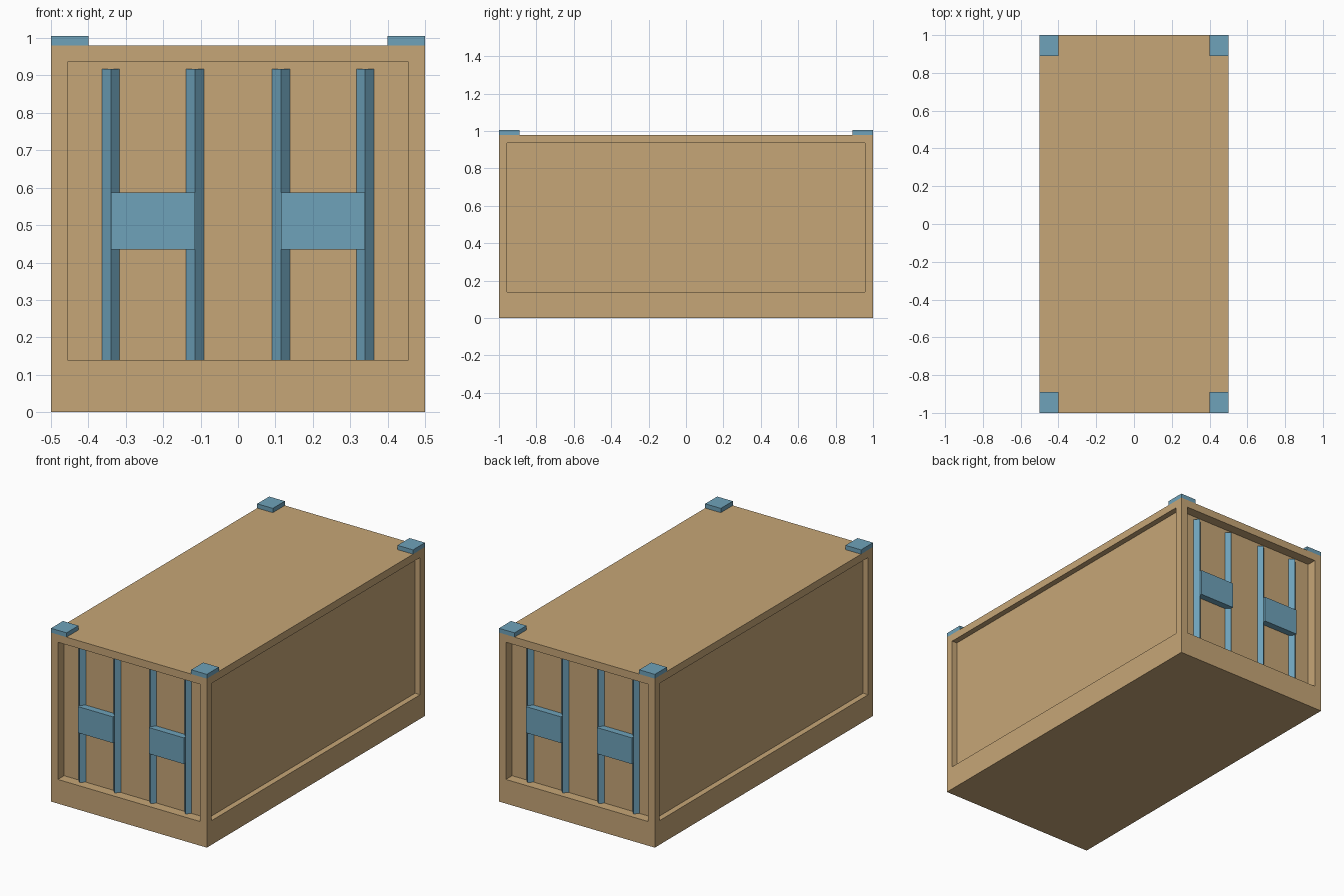
import bpy
import bmesh
from mathutils import Matrix, Vector

cube = bpy.data.objects.get("Cube")
if cube:
    bpy.data.objects.remove(cube, do_unlink=True)

BODY_H = 0.98
FRAME, SILL = 0.0625, 0.14          # recess border, and its taller lower border
END_DEPTH, SIDE_DEPTH = 0.057, 0.033
BAR_R = 0.0235


def material(name, color):
    mat = bpy.data.materials.new(name)
    mat.use_nodes = True
    mat.diffuse_color = (*color, 1)
    mat.node_tree.nodes["Principled BSDF"].inputs["Base Color"].default_value = (*color, 1)
    return mat


tan = material("tan", (0.565, 0.381, 0.184))
blue = material("steel blue", (0.156, 0.361, 0.491))


def finish(name, bm, mat):
    mesh = bpy.data.meshes.new(name)
    bm.to_mesh(mesh)
    bm.free()
    mesh.materials.append(mat)
    obj = bpy.data.objects.new(name, mesh)
    bpy.context.collection.objects.link(obj)
    return obj


def box_mesh(low, high):
    low, high = Vector(low), Vector(high)
    bm = bmesh.new()
    place = Matrix.Translation((low + high) / 2) @ Matrix.Diagonal((*(high - low), 1))
    bmesh.ops.create_cube(bm, size=1, matrix=place)
    return bm


# Container body with a recessed panel in each of the four walls
bm = box_mesh((-0.5, -1, 0), (0.5, 1, BODY_H))
bm.normal_update()
for wall in [f for f in bm.faces if abs(f.normal.z) < 0.5]:
    depth = END_DEPTH if abs(wall.normal.y) > 0.5 else SIDE_DEPTH
    bmesh.ops.inset_individual(bm, faces=[wall], thickness=FRAME)
    for v in wall.verts:
        if v.co.z < BODY_H / 2:
            v.co.z = SILL
    bmesh.ops.inset_individual(bm, faces=[wall], thickness=0, depth=-depth)
finish("container_body", bm, tan)

# Corner blocks on the roof
for sx, side in ((-1, "right"), (1, "left")):
    for sy, end in ((-1, "front"), (1, "back")):
        x, y = sorted((sx * 0.4, sx * 0.5)), sorted((sy * 0.89, sy))
        finish(f"corner_block_{end}_{side}",
               box_mesh((x[0], y[0], BODY_H), (x[1], y[1], 1.005)), blue)

# Door hardware on both ends: diamond-section lock rods and latch plates
top = BODY_H - FRAME
for sy, end in ((-1, "front"), (1, "back")):
    panel_y = sy * (1 - END_DEPTH)
    for sx, side in ((-1, "right"), (1, "left")):
        for x, where in ((0.115, "inner"), (0.34, "outer")):
            bm = bmesh.new()
            bmesh.ops.create_cone(
                bm, cap_ends=True, segments=4, radius1=BAR_R, radius2=BAR_R,
                depth=top - SILL,
                matrix=Matrix.Translation((sx * x, panel_y, (top + SILL) / 2)))
            finish(f"lock_rod_{end}_{side}_{where}", bm, blue)
        x = sorted((sx * 0.115, sx * 0.34))
        y = sorted((panel_y, sy * 0.982))
        finish(f"latch_plate_{end}_{side}",
               box_mesh((x[0], y[0], 0.435), (x[1], y[1], 0.587)), blue)
